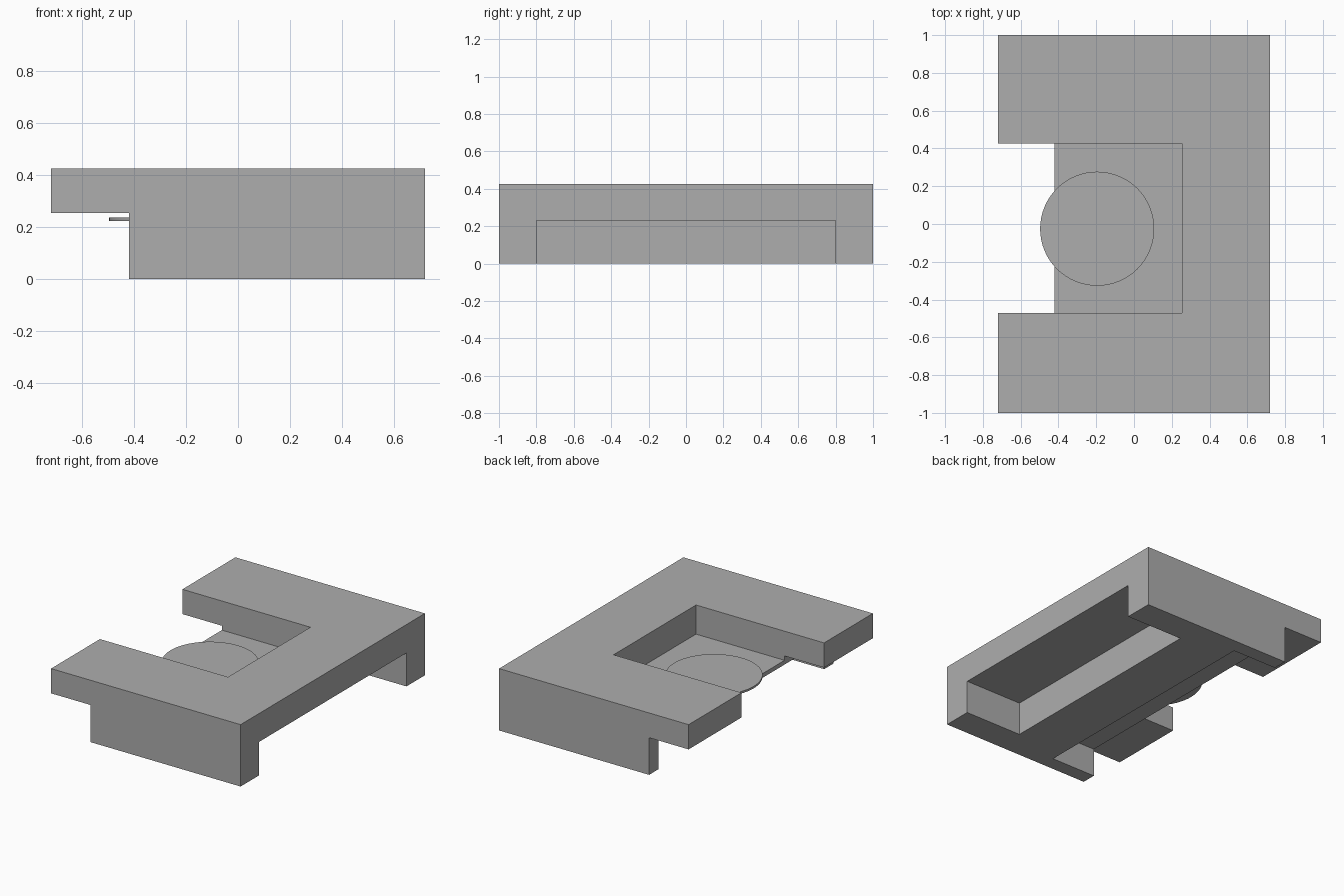
import bpy

default = bpy.data.objects.get("Cube")
if default:
    bpy.data.objects.remove(default, do_unlink=True)

grey = bpy.data.materials.new("plain grey")
grey.use_nodes = True
colour = (0.42, 0.42, 0.42, 1)
grey.diffuse_color = colour
grey.node_tree.nodes["Principled BSDF"].inputs["Base Color"].default_value = colour


def box(name, x, y, z):
    """Axis-aligned box from (min, max) pairs."""
    bpy.ops.mesh.primitive_cube_add(size=1, location=[sum(r) / 2 for r in (x, y, z)])
    ob = bpy.context.object
    ob.name = name
    ob.scale = [r[1] - r[0] for r in (x, y, z)]
    bpy.ops.object.transform_apply(location=True, rotation=False, scale=True)
    ob.data.materials.append(grey)
    return ob


def carve(target, name, x, y, z):
    """Cut a box-shaped recess out of the target."""
    cutter = box(name, x, y, z)
    cutter.hide_render = True
    mod = target.modifiers.new(name, 'BOOLEAN')
    mod.operation = 'DIFFERENCE'
    mod.solver = 'EXACT'
    mod.object = cutter
    bpy.context.view_layer.objects.active = target
    bpy.ops.object.modifier_apply(modifier=mod.name)
    bpy.data.objects.remove(cutter, do_unlink=True)


# Main block
body = box("body", (-0.72, 0.72), (-1, 1), (0, 0.425))

# Overhanging arms, open tray, side channel and underside slot
carve(body, "arm_undercut", (-2, -0.42), (-2, 2), (-1, 0.255))
carve(body, "tray_recess", (-2, 0.253), (-0.47, 0.425), (0.225, 1))
carve(body, "side_channel", (0.285, 2), (-0.8, 0.8), (-1, 0.23))
carve(body, "underside_slot", (-2, -0.08), (-0.9, 0.9), (-1, 0.196))

# Thin round plate lying on the tray floor
bpy.ops.mesh.primitive_cylinder_add(vertices=64, radius=0.302, depth=0.014,
                                    location=(-0.195, -0.025, 0.23))
disc = bpy.context.object
disc.name = "round_plate"
disc.data.materials.append(grey)
bpy.ops.object.shade_smooth_by_angle()
